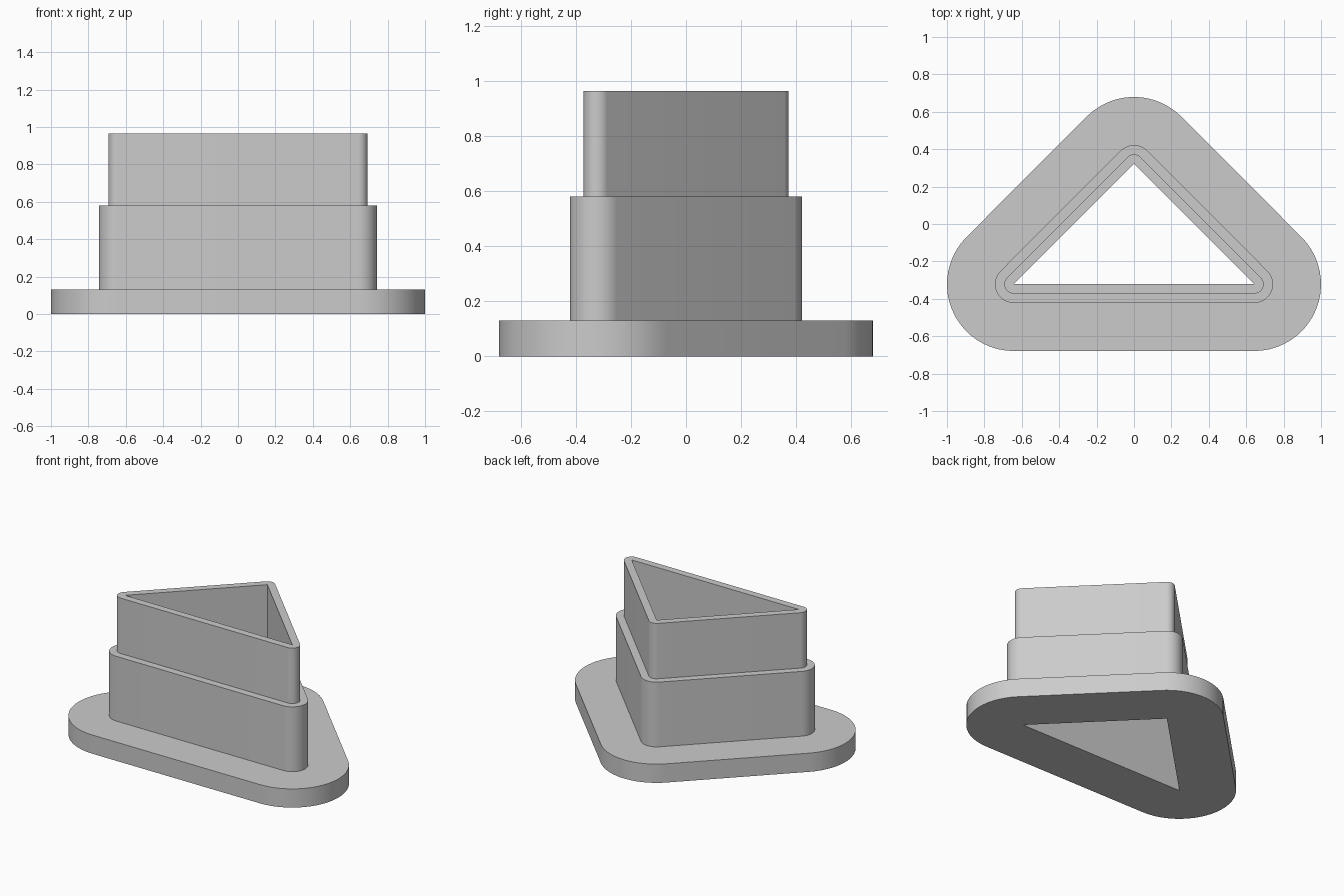
import bpy, bmesh, math

cube = bpy.data.objects.get("Cube")
if cube:
    bpy.data.objects.remove(cube, do_unlink=True)

# Material
grey = bpy.data.materials.new("plain grey")
grey.use_nodes = True
colour = (0.6, 0.6, 0.6, 1)
grey.diffuse_color = colour
grey.node_tree.nodes["Principled BSDF"].inputs["Base Color"].default_value = colour

# Triangular opening: corner x, corner y, start and end angle of the rounding
HALF_W, HALF_D, STEPS = 0.643, 0.322, 20
CORNERS = [(HALF_W, -HALF_D, -90, 45), (0, HALF_D, 45, 135), (-HALF_W, -HALF_D, 135, 270)]

# Wall section as (offset from the opening, height)
FLANGE, COLLAR, SLEEVE = 0.357, 0.1, 0.05
FLANGE_TOP, COLLAR_TOP, SLEEVE_TOP = 0.13, 0.58, 0.965
SECTION = [(0, 0), (FLANGE, 0), (FLANGE, FLANGE_TOP), (COLLAR, FLANGE_TOP),
           (COLLAR, COLLAR_TOP), (SLEEVE, COLLAR_TOP), (SLEEVE, SLEEVE_TOP), (0, SLEEVE_TOP)]


def rounded_triangle(bm, offset, z):
    """Ring of vertices at a constant distance outside the opening."""
    ring = []
    for x, y, start, end in CORNERS:
        for i in range(STEPS + 1):
            a = math.radians(start + (end - start) * i / STEPS)
            ring.append(bm.verts.new((x + offset * math.cos(a), y + offset * math.sin(a), z)))
    return ring


# Flange, collar and sleeve as one hollow stepped body
bm = bmesh.new()
rings = [rounded_triangle(bm, r, z) for r, z in SECTION]
for k, lower in enumerate(rings):
    upper = rings[(k + 1) % len(rings)]
    for i in range(len(lower)):
        j = (i + 1) % len(lower)
        bm.faces.new((lower[i], lower[j], upper[j], upper[i]))
bmesh.ops.remove_doubles(bm, verts=bm.verts[:], dist=0.0001)
bmesh.ops.recalc_face_normals(bm, faces=bm.faces[:])

mesh = bpy.data.meshes.new("stepped_triangular_sleeve")
bm.to_mesh(mesh)
bm.free()
mesh.materials.append(grey)
body = bpy.data.objects.new("stepped_triangular_sleeve", mesh)
bpy.context.collection.objects.link(body)

# Smooth the rounded corners, keep the steps sharp
bpy.ops.object.select_all(action="DESELECT")
body.select_set(True)
bpy.context.view_layer.objects.active = body
bpy.ops.object.shade_smooth_by_angle(angle=math.radians(30))
